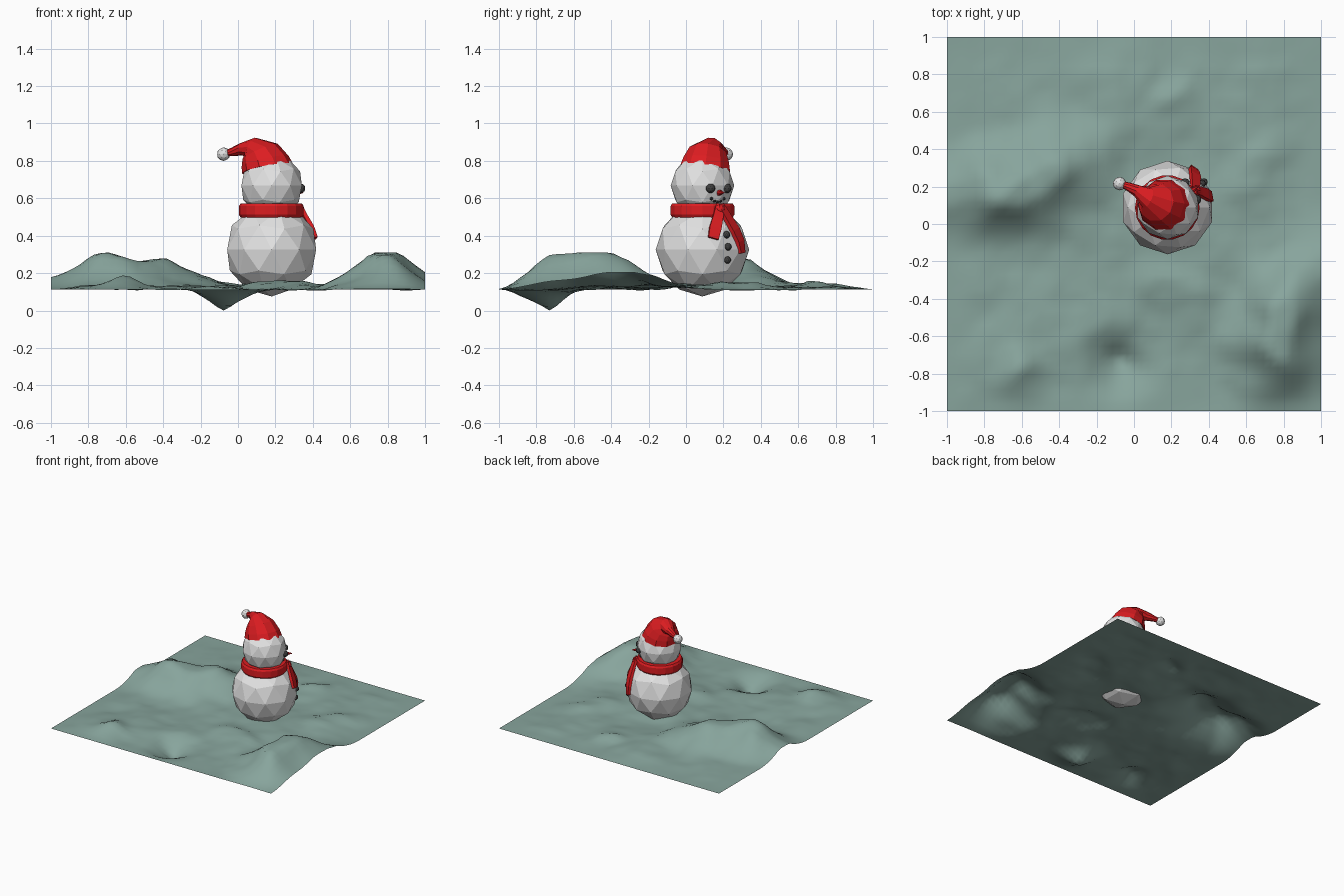
import bpy, bmesh, math
from mathutils import Vector, noise

if "Cube" in bpy.data.objects:
    bpy.data.objects.remove(bpy.data.objects["Cube"])

def material(name, r, g, b):
    m = bpy.data.materials.new(name)
    m.diffuse_color = (r, g, b, 1)
    m.use_nodes = True
    m.node_tree.nodes["Principled BSDF"].inputs["Base Color"].default_value = m.diffuse_color
    return m

SNOW = material("snow white", 0.76, 0.76, 0.76)
RED = material("wool red", 0.72, 0.012, 0.015)
COAL = material("coal grey", 0.05, 0.05, 0.05)
GROUND = material("frosty green", 0.245, 0.375, 0.335)

def finish(name, bm, mat, smooth=False):
    bmesh.ops.recalc_face_normals(bm, faces=bm.faces)
    me = bpy.data.meshes.new(name)
    bm.to_mesh(me)
    bm.free()
    for p in me.polygons:
        p.use_smooth = smooth
    me.materials.append(mat)
    ob = bpy.data.objects.new(name, me)
    bpy.context.collection.objects.link(ob)
    return ob

def ball(name, centre, radius, mat, sub=2):
    bm = bmesh.new()
    bmesh.ops.create_icosphere(bm, subdivisions=sub, radius=radius)
    bmesh.ops.translate(bm, verts=bm.verts, vec=centre)
    return finish(name, bm, mat)

def loft(name, rings, mat, cap=True):
    bm = bmesh.new()
    loops = [[bm.verts.new(p) for p in r] for r in rings]
    n = len(loops[0])
    for a, b in zip(loops, loops[1:]):
        for i in range(n):
            bm.faces.new((a[i], a[(i + 1) % n], b[(i + 1) % n], b[i]))
    if cap:
        bm.faces.new(loops[0])
        bm.faces.new(loops[-1])
    return finish(name, bm, mat)

def circle(centre, normal, radius, n):
    q = Vector((0, 0, 1)).rotation_difference(Vector(normal))
    return [Vector(centre) + q @ Vector((radius * math.cos(2 * math.pi * i / n),
            radius * math.sin(2 * math.pi * i / n), 0)) for i in range(n)]

# snowy ground: open sheet with plateaus, swells and one pit
# each hill: segment start, segment end, height, flat radius, falloff
HILLS = [
    (-0.64, 0.16, -0.41, 0.29, 0.155, 0.06, 0.36),
    (-1.00, 0.15, -0.80, 0.20, 0.06, 0.06, 0.25),
    (0.77, -0.67, 0.80, -0.48, 0.175, 0.06, 0.34),
    (0.92, -0.30, 1.00, -0.20, 0.07, 0.04, 0.30),
    (-0.62, -0.80, -0.60, -0.76, 0.06, 0.01, 0.20),
    (0.19, 0.69, 0.26, 0.71, 0.03, 0.02, 0.14),
    (-0.16, 0.44, -0.10, 0.48, 0.035, 0.02, 0.30),
    (0.15, -0.38, 0.30, -0.36, 0.035, 0.05, 0.22),
    (0.62, 0.22, 0.66, 0.30, 0.035, 0.05, 0.22),
    (-0.07, -0.75, -0.07, -0.75, -0.12, 0.0, 0.26),
]

def ground_height(x, y):
    edge = min(1, (1 - max(abs(x), abs(y))) / 0.2)
    rough = noise.fractal((x * 2.2 + 7, y * 2.2 + 2, 0.5), 0.8, 2.0, 5)
    z = 0.113 + edge * (0.007 + 0.024 * rough)
    bend = 0.05 * Vector((noise.noise((x * 4, y * 4, 3)), noise.noise((x * 4, y * 4, 9))))
    p = Vector((x, y)) + bend * edge
    for ax, ay, bx, by, h, flat, fall in HILLS:
        a, d = Vector((ax, ay)), Vector((bx - ax, by - ay))
        t = max(0, min(1, (p - a).dot(d) / max(d.length_squared, 1e-6)))
        s = max(0, min(1, 1 - ((p - a - t * d).length - flat) / fall))
        z += h * s ** 1.9 * (0.25 + 0.75 * min(1, edge * 2) if abs(y) > abs(x) else 1)
    return max(0, min(0.31, z))

bm = bmesh.new()
bmesh.ops.create_grid(bm, x_segments=52, y_segments=52, size=1)
for v in bm.verts:
    v.co.z = ground_height(v.co.x, v.co.y)
low = min(bm.verts, key=lambda v: v.co.z)
low.co.z = 0
finish("snow_ground", bm, GROUND, True)

# body and head
CX, CY = 0.18, 0.088
BODY_Z, BODY_R, HEAD_Z, HEAD_R = 0.325, 0.25, 0.668, 0.17
FACE = math.radians(35)
ball("body", (CX, CY, BODY_Z), BODY_R, SNOW)
ball("head", (CX, CY, HEAD_Z), HEAD_R, SNOW)

def on_sphere(angle, z, cz, r):
    rr = math.sqrt(max(0, r * r - (z - cz) ** 2))
    return Vector((CX + rr * math.cos(angle), CY + rr * math.sin(angle), z))

# eyes, mouth and buttons
for i, s in enumerate((-1, 1)):
    ball(f"eye_{i}", on_sphere(FACE + s * 0.34, 0.653, HEAD_Z, HEAD_R - 0.009), 0.026, COAL)
for i in range(5):
    k = i - 2
    ball(f"mouth_piece_{i}", on_sphere(FACE + k * 0.14, 0.582 + 0.004 * k * k, HEAD_Z, HEAD_R - 0.008),
         0.010, COAL, 1)
for i, z in enumerate((0.405, 0.34, 0.27)):
    ball(f"button_{i}", on_sphere(FACE, z, BODY_Z, BODY_R - 0.012), 0.02, COAL)

# nose
out = Vector((math.cos(FACE), math.sin(FACE), 0))
start = on_sphere(FACE, 0.63, HEAD_Z, HEAD_R - 0.02)
loft("nose", [circle(start, out, 0.02, 8), circle(start + out * 0.06, out, 0.002, 8)], RED)

# scarf band
profile = [(0.13, 0.497), (0.164, 0.497), (0.173, 0.512), (0.173, 0.558), (0.164, 0.573), (0.13, 0.573)]
loft("scarf_band", [circle((CX - 0.002, CY, z), (0, 0, 1), r, 18) for r, z in profile], RED)

# scarf tails: lofted strips lying on the body (angle in degrees, z, radius, half width)
def tail(name, path):
    pts = [Vector((CX + r * math.cos(math.radians(a)), CY + r * math.sin(math.radians(a)), z))
           for a, z, r, w in path]
    rings = []
    for i, (p, (a, z, r, w)) in enumerate(zip(pts, path)):
        along = (pts[min(i + 1, len(pts) - 1)] - pts[max(i - 1, 0)]).normalized()
        outward = (p - Vector((CX, CY, BODY_Z))).normalized()
        side = along.cross(outward).normalized() * w
        o = outward * 0.011
        rings.append([p + side + o, p - side + o, p - side - o, p + side - o])
    loft(name, rings, RED)

tail("scarf_tail_short", [(32, 0.56, 0.176, 0.022), (25, 0.50, 0.196, 0.027),
                          (18, 0.44, 0.222, 0.032), (14, 0.385, 0.238, 0.028)])
tail("scarf_tail_long", [(34, 0.56, 0.176, 0.022), (42, 0.50, 0.198, 0.027),
                         (50, 0.43, 0.228, 0.031), (55, 0.37, 0.245, 0.028), (57, 0.308, 0.25, 0.02)])
ball("scarf_knot", on_sphere(math.radians(32), 0.54, 0.54, 0.172), 0.03, RED)

# bent hat with bobble
hat = [((0.158, 0.103, 0.757), (-0.18, 0.15, 1), 0.14),
       ((0.145, 0.108, 0.80), (-0.22, 0.12, 1), 0.128),
       ((0.118, 0.116, 0.85), (-0.45, 0.15, 1), 0.103),
       ((0.070, 0.142, 0.872), (-1, 0.4, 0.55), 0.060),
       ((0.02, 0.176, 0.862), (-1, 0.6, -0.2), 0.034),
       ((-0.03, 0.20, 0.848), (-1, 0.4, -0.25), 0.023),
       ((-0.07, 0.215, 0.838), (-1, 0.3, -0.2), 0.016)]
loft("hat", [circle(c, n, r, 10) for c, n, r in hat], RED)
ball("hat_bobble", (-0.077, 0.216, 0.836), 0.036, SNOW)
